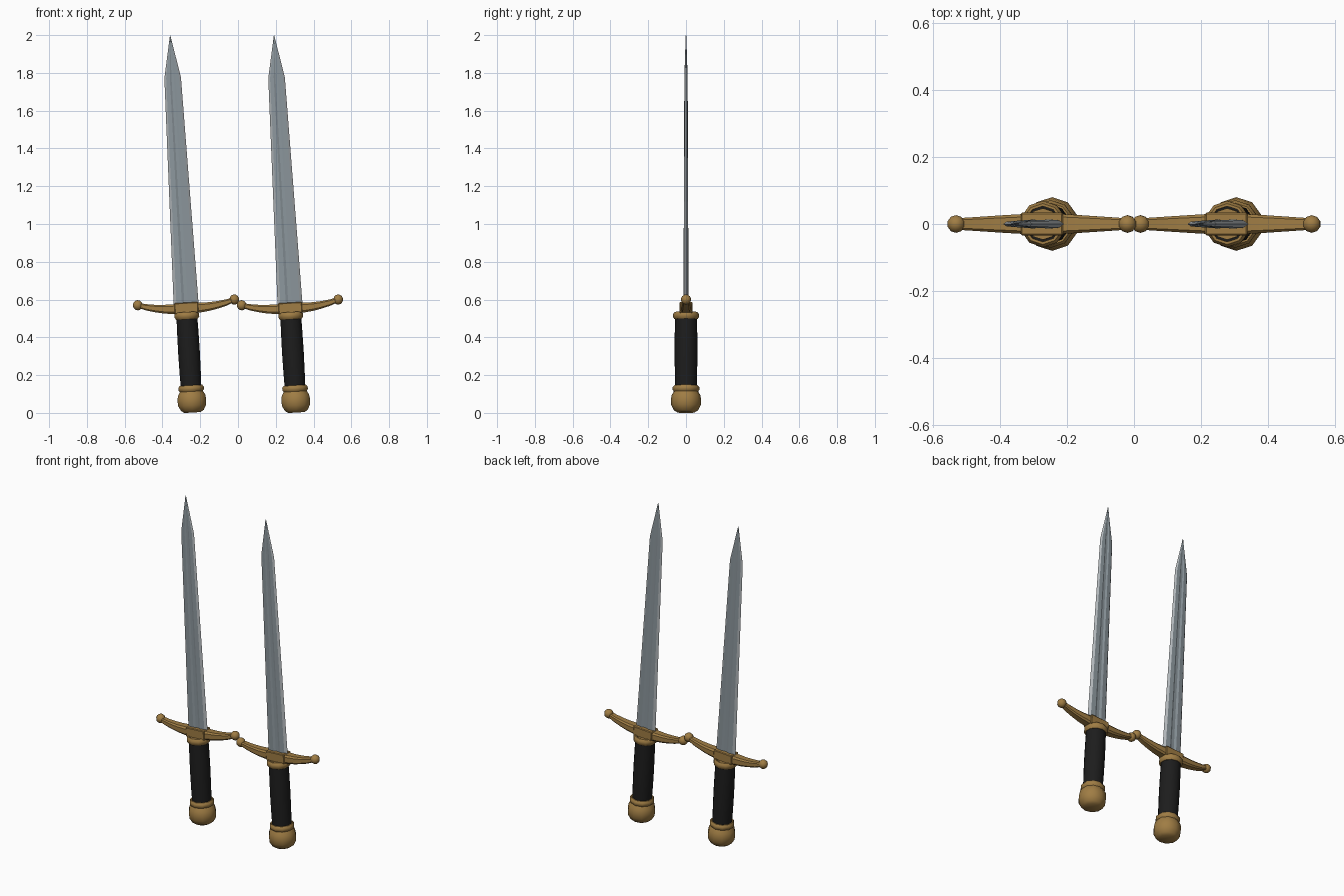
import bpy, bmesh, math
from mathutils import Vector

if "Cube" in bpy.data.objects:
    bpy.data.objects.remove(bpy.data.objects["Cube"])

def material(name, rgb):
    m = bpy.data.materials.new(name)
    m.diffuse_color = (*rgb, 1)
    m.use_nodes = True
    m.node_tree.nodes["Principled BSDF"].inputs["Base Color"].default_value = m.diffuse_color
    return m

BRASS = material("brass", (0.35, 0.205, 0.058))
STEEL = material("steel", (0.262, 0.307, 0.335))
EDGE = material("bright_edge_steel", (0.45, 0.48, 0.50))
LEATHER = material("black_leather", (0.012, 0.012, 0.012))

TILT = -0.0594          # both swords lean slightly to the left
SIDES = 10

def place(bm, name, mats, origin, sharp):
    bmesh.ops.remove_doubles(bm, verts=bm.verts, dist=1e-5)
    bmesh.ops.recalc_face_normals(bm, faces=bm.faces)
    me = bpy.data.meshes.new(name)
    bm.to_mesh(me)
    bm.free()
    for m in mats:
        me.materials.append(m)
    me.shade_smooth()
    me.set_sharp_from_angle(angle=math.radians(sharp))
    ob = bpy.data.objects.new(name, me)
    ob.location = origin
    ob.rotation_euler = (0, TILT, 0)
    bpy.context.collection.objects.link(ob)

def loft(rings, cap=True, loop=False):
    """Bridge rings of points into one skin."""
    bm = bmesh.new()
    vs = [[bm.verts.new(p) for p in r] for r in rings]
    n = len(vs[0])
    pairs = list(zip(vs, vs[1:])) + ([(vs[-1], vs[0])] if loop else [])
    for a, b in pairs:
        for i in range(n):
            j = (i + 1) % n
            bm.faces.new((a[i], a[j], b[j], b[i]))
    if cap and not loop:
        bm.faces.new(vs[0])
        bm.faces.new(vs[-1])
    return bm

def lathe(profile, loop=False):
    """Turn (radius, height) points around the sword's axis."""
    ang = [math.pi / 2 + 2 * math.pi * i / SIDES for i in range(SIDES)]
    return loft([[(r * math.cos(a), r * math.sin(a), z) for a in ang]
                 for r, z in profile], loop=loop)

def collar(z, r, h, inner):
    return lathe([(inner, z - h), (r - 0.008, z - h), (r, z - h * 0.4),
                  (r, z + h * 0.4), (r - 0.008, z + h), (inner, z + h)], loop=True)

def guard_arm(side):
    # centre x, centre z, half height, half depth along the arm
    stations = [(0.03, 0.553, 0.027, 0.030), (0.07, 0.552, 0.026, 0.029),
                (0.12, 0.555, 0.023, 0.026), (0.165, 0.561, 0.020, 0.023),
                (0.21, 0.570, 0.017, 0.020), (0.255, 0.583, 0.013, 0.017)]
    sec = [(1, .6), (.7, 1), (-.7, 1), (-1, .6), (-1, -.6), (-.7, -1), (.7, -1), (1, -.6)]
    return loft([[(side * x, hy * u, z + hz * v) for u, v in sec]
                 for x, z, hz, hy in stations])

def blade():
    # half section: edge, bevel, ridge, hollow fuller
    half = [(1, 0), (0.78, 0.011), (0.34, 0.0135), (0.14, 0.008)]
    top = half + [(-u, y) for u, y in half[::-1]]
    sec = top + [(u, -y) for u, y in top[-2:0:-1]]
    rings = [(0.575, 0.066, 1.0), (1.775, 0.044, 0.65), (2.0, 0.001, 0.12)]
    bm = loft([[(w * u, t * y, z) for u, y in sec] for z, w, t in rings])
    # the ground bevels touch the cutting edge at y = 0
    for f in bm.faces:
        if len(f.verts) == 4 and any(abs(v.co.y) < 1e-6 for v in f.verts):
            f.material_index = 1
    return bm

def sword(x, tag):
    o = (x, 0, 0.002)
    # pommel and its collar
    place(lathe([(0.045, 0), (0.063, 0.011), (0.078, 0.038), (0.08, 0.066),
                 (0.076, 0.092), (0.062, 0.115)]), "pommel_" + tag, [BRASS], o, 40)
    place(collar(0.127, 0.071, 0.017, 0.045), "pommel_collar_" + tag, [BRASS], o, 50)
    # grip
    place(lathe([(0.057, 0.13), (0.059, 0.2), (0.0605, 0.32), (0.0595, 0.43),
                 (0.058, 0.505)]), "grip_" + tag, [LEATHER], o, 40)
    # collar and cap under the guard
    place(collar(0.514, 0.069, 0.019, 0.053), "grip_collar_" + tag, [BRASS], o, 50)
    place(lathe([(0.047, 0.50), (0.047, 0.53)]), "grip_cap_" + tag, [BRASS], o, 50)
    # guard: centre block, two arms, ball ends
    bm = bmesh.new()
    bmesh.ops.create_cube(bm, size=1)
    bmesh.ops.scale(bm, vec=(0.126, 0.068, 0.058), verts=bm.verts)
    bmesh.ops.translate(bm, vec=(0, 0, 0.554), verts=bm.verts)
    bmesh.ops.bevel(bm, geom=bm.edges[:], offset=0.004, segments=1, affect='EDGES')
    place(bm, "guard_block_" + tag, [BRASS], o, 30)
    for side, end in ((-1, "left"), (1, "right")):
        place(guard_arm(side), f"guard_arm_{end}_{tag}", [BRASS], o, 35)
        bm = bmesh.new()
        bmesh.ops.create_uvsphere(bm, u_segments=10, v_segments=7, radius=0.027)
        bmesh.ops.translate(bm, vec=Vector((side * 0.256, 0, 0.584)), verts=bm.verts)
        place(bm, f"guard_ball_{end}_{tag}", [BRASS], o, 60)
    # blade
    place(blade(), "blade_" + tag, [STEEL, EDGE], o, 10)

sword(-0.2405, "left")
sword(0.3095, "right")
